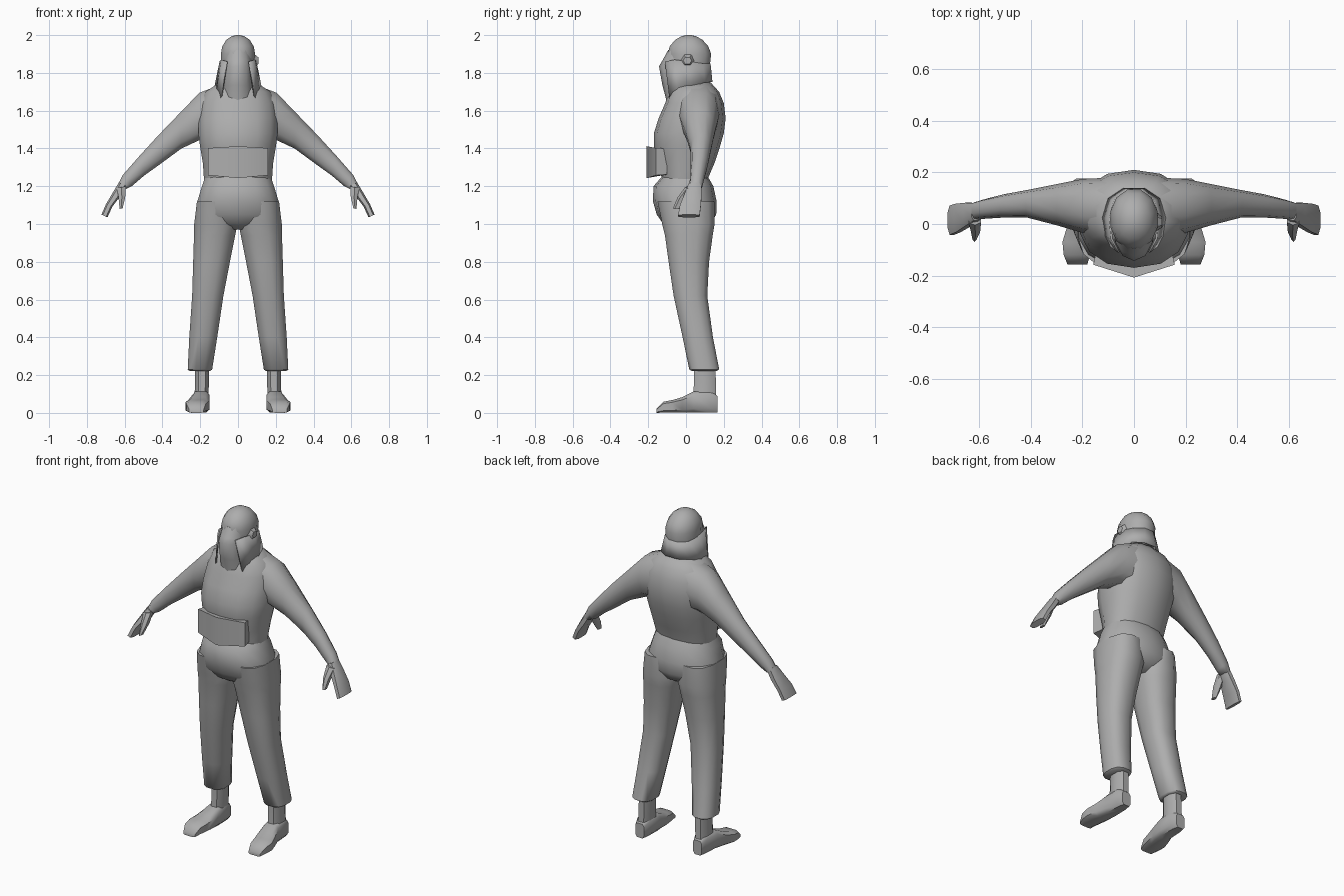
import bpy, bmesh, math
from mathutils import Vector as V

grey = bpy.data.materials.new("plain grey")
grey.diffuse_color = (0.42, 0.42, 0.42, 1)


def finish(name, bm, mirror=False, angle=50):
    bmesh.ops.recalc_face_normals(bm, faces=bm.faces)
    me = bpy.data.meshes.new(name)
    bm.to_mesh(me)
    bm.free()
    me.materials.append(grey)
    ob = bpy.data.objects.new(name, me)
    bpy.context.collection.objects.link(ob)
    if mirror:
        ob.modifiers.new("mirror", 'MIRROR')
    bpy.ops.object.select_all(action='DESELECT')
    ob.select_set(True)
    bpy.context.view_layer.objects.active = ob
    bpy.ops.object.shade_smooth_by_angle(angle=math.radians(angle))
    return ob


def loft(name, rings, n=10, power=2.3, mirror=False, angle=50):
    """Skin rings given as (centre, half axis u, half axis v)."""
    bm = bmesh.new()
    loops = []
    for c, u, v in rings:
        loop = []
        for i in range(n):
            a = 2 * math.pi * (i + 0.5) / n
            k = [math.copysign(abs(t) ** (2 / power), t) for t in (math.cos(a), math.sin(a))]
            loop.append(bm.verts.new(c + u * k[0] + v * k[1]))
        loops.append(loop)
    for a, b in zip(loops, loops[1:]):
        for i in range(n):
            j = (i + 1) % n
            bm.faces.new((a[i], a[j], b[j], b[i]))
    bm.faces.new(loops[0])
    bm.faces.new(loops[-1])
    return finish(name, bm, mirror, angle)


def level(z, x0, x1, y0, y1):
    """Horizontal ring from its x and y limits."""
    return (V(((x0 + x1) / 2, (y0 + y1) / 2, z)), V(((x1 - x0) / 2, 0, 0)), V((0, (y1 - y0) / 2, 0)))


def limb(xa, za, xb, zb, y0, y1):
    """Tilted ring between an outer point a and an inner point b."""
    return (V(((xa + xb) / 2, (y0 + y1) / 2, (za + zb) / 2)),
            V(((xa - xb) / 2, 0, (za - zb) / 2)), V((0, (y1 - y0) / 2, 0)))


# Jacket body: height, half width, front, back
loft("jacket", [level(z, -w, w, f, b) for z, w, f, b in [
    (1.20, .175, -.13, .11), (1.25, .185, -.13, .12), (1.32, .19, -.15, .15),
    (1.41, .205, -.17, .18), (1.48, .215, -.17, .20), (1.56, .215, -.145, .21),
    (1.64, .205, -.11, .20), (1.70, .175, -.09, .175), (1.75, .10, -.06, .13)]], n=14)

# Trousers: hips and legs
loft("hips", [level(z, -w, w, f, b) for z, w, f, b in [
    (1.26, .175, -.12, .11), (1.20, .195, -.172, .145), (1.12, .22, -.175, .162),
    (1.05, .228, -.155, .16), (1.00, .18, -.12, .13), (.97, .10, -.07, .08)]], n=14)
loft("trouser_leg", [level(*r) for r in [
    (1.12, .02, .22, -.155, .155), (1.00, .0, .235, -.13, .155), (.94, .012, .236, -.115, .145),
    (.80, .04, .24, -.095, .125), (.62, .075, .245, -.068, .115), (.40, .108, .26, -.02, .145),
    (.23, .135, .268, .015, .178), (.222, .145, .258, .03, .165)]], n=12, power=2.5, mirror=True)

# Boots: ankle shaft and foot
loft("boot_shaft", [level(*r) for r in [
    (.25, .15, .23, .04, .16), (.15, .152, .23, .038, .162), (.04, .155, .235, .03, .165)]],
    n=8, power=2.5, mirror=True)
loft("boot_foot", [(V(((a + b) / 2, y, h / 2)), V(((b - a) / 2, 0, 0)), V((0, 0, h / 2)))
    for y, a, b, h in [(.168, .165, .225, .09), (.13, .152, .238, .12), (.04, .148, .245, .115),
                       (-.02, .15, .265, .085), (-.07, .158, .28, .07), (-.12, .168, .275, .06),
                       (-.157, .18, .26, .022)]], n=8, power=4, mirror=True)

# Sleeves, hands and thumbs
loft("sleeve", [limb(*r) for r in [
    (.09, 1.745, .10, 1.44, -.05, .18), (.205, 1.70, .19, 1.445, -.035, .175),
    (.30, 1.60, .30, 1.395, -.005, .155), (.42, 1.475, .41, 1.315, .025, .132),
    (.52, 1.365, .495, 1.255, .025, .115), (.61, 1.262, .56, 1.20, .02, .095),
    (.642, 1.20, .592, 1.185, .015, .085)]], n=10, mirror=True)
loft("hand", [limb(*r) for r in [
    (.632, 1.22, .59, 1.20, .012, .082), (.665, 1.165, .62, 1.15, -.01, .085),
    (.70, 1.105, .665, 1.09, -.035, .082), (.724, 1.05, .69, 1.035, -.045, .075)]],
    n=8, power=3, mirror=True)
loft("thumb", [limb(*r) for r in [
    (.645, 1.19, .59, 1.20, -.005, .045), (.635, 1.14, .595, 1.14, -.045, .015),
    (.628, 1.08, .61, 1.082, -.07, -.03)]], n=6, mirror=True)

# Head with cap, and face covering that runs down to the chest
loft("head", [level(z, -w, w, f, b) for z, w, f, b in [
    (1.68, .08, -.06, .12), (1.78, .088, -.08, .122), (1.84, .092, -.09, .13),
    (1.90, .094, -.10, .137), (1.94, .086, -.09, .122), (1.975, .064, -.06, .09),
    (1.994, .035, -.025, .055), (2.0, .012, .0, .03)]], n=12, power=2.1)
loft("face_cover", [level(z, -w, w, f, .06) for z, w, f in [
    (1.61, .085, -.10), (1.66, .085, -.105), (1.735, .08, -.125),
    (1.835, .075, -.143), (1.865, .075, -.125), (1.92, .07, -.095)]], n=10, power=2)
loft("ear_piece", [limb(*r) for r in [
    (.08, 1.91, .08, 1.82, -.03, .05), (.108, 1.885, .108, 1.845, -.015, .03)]], n=6)

# Hood drape: open shell whose hem rises from two front points to the nape
bm = bmesh.new()
half = [(.062, -.112, 1.86, .092, -.088, 1.665), (.09, -.06, 1.87, .116, -.045, 1.695),
        (.098, .02, 1.86, .125, .025, 1.725), (.08, .09, 1.85, .10, .10, 1.75),
        (.03, .13, 1.85, .04, .14, 1.752)]
strip = half + [(-a, b, c, -d, e, f) for a, b, c, d, e, f in reversed(half)]
cols = [(bm.verts.new(s[:3]), bm.verts.new(s[3:])) for s in strip]
for a, b in zip(cols, cols[1:]):
    bm.faces.new((a[0], a[1], b[1], b[0]))
hood = finish("hood_drape", bm)
hood.modifiers.new("thickness", 'SOLIDIFY').thickness = 0.008

# Belly pouch with a ridge down its front
bm = bmesh.new()
cols = []
for x, y, z0, z1 in [(-.145, -.10, 1.262, 1.40), (-.158, -.158, 1.258, 1.402), (0, -.208, 1.243, 1.412),
                     (.158, -.158, 1.258, 1.402), (.145, -.10, 1.262, 1.40)]:
    cols.append((bm.verts.new((x, y, z0)), bm.verts.new((x, y, z1))))
for a, b in zip(cols, cols[1:] + cols[:1]):
    bm.faces.new((a[0], b[0], b[1], a[1]))
bm.faces.new([c[0] for c in cols])
bm.faces.new([c[1] for c in cols])
finish("belly_pouch", bm)
